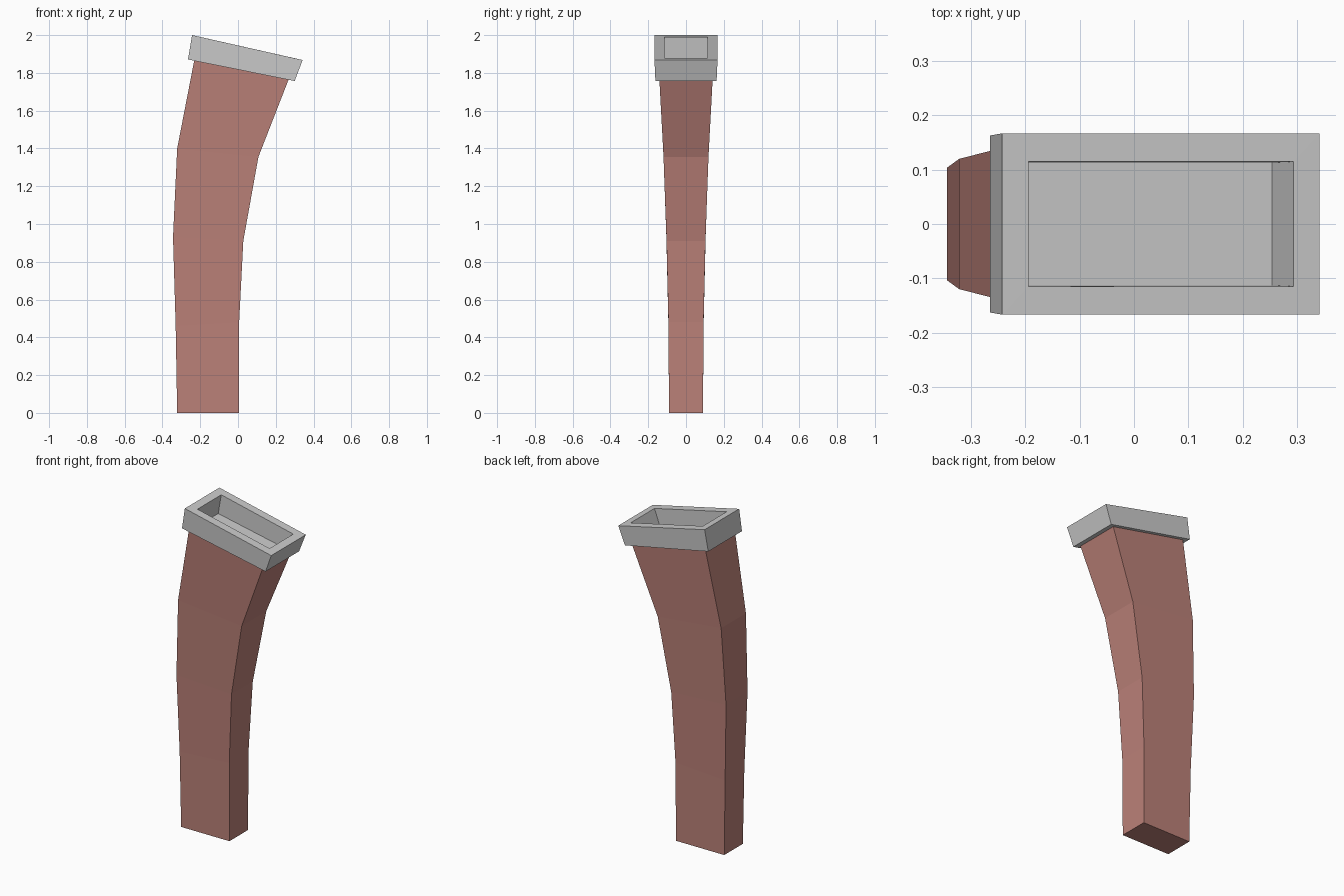
import bpy

if "Cube" in bpy.data.objects:
    bpy.data.objects.remove(bpy.data.objects["Cube"])


def ring(left, right, half_left, half_right):
    """Rectangular ring sloped in x/z, with its own half-width at each end."""
    (xl, zl), (xr, zr) = left, right
    return [(xl, -half_left, zl), (xr, -half_right, zr),
            (xr, half_right, zr), (xl, half_left, zl)]


def loft(name, rings):
    """Join four-sided rings, listed from bottom to top, into a closed solid."""
    verts = [v for r in rings for v in r]
    faces = [(3, 2, 1, 0)]
    for i in range(len(rings) - 1):
        a = 4 * i
        for j in range(4):
            k = (j + 1) % 4
            faces.append((a + j, a + k, a + k + 4, a + j + 4))
    last = 4 * (len(rings) - 1)
    faces.append(tuple(range(last, last + 4)))
    mesh = bpy.data.meshes.new(name)
    mesh.from_pydata(verts, [], faces)
    mesh.update()
    obj = bpy.data.objects.new(name, mesh)
    bpy.context.collection.objects.link(obj)
    return obj


# Curved, flaring shaft
shaft = loft("curved_shaft", [
    ring((-0.322, 0.0), (0.005, 0.0), 0.09, 0.09),
    ring((-0.33, 0.46), (0.006, 0.48), 0.093, 0.093),
    ring((-0.344, 0.93), (0.028, 0.91), 0.104, 0.103),
    ring((-0.322, 1.40), (0.108, 1.355), 0.12, 0.119),
    ring((-0.232, 1.864), (0.268, 1.765), 0.143, 0.141),
])
red = bpy.data.materials.new("dull_red")
red.diffuse_color = (0.50, 0.22, 0.19, 1)
red.use_nodes = True
red.node_tree.nodes["Principled BSDF"].inputs["Base Color"].default_value = red.diffuse_color
shaft.data.materials.append(red)

# Tilted open collar: outside walls, flat rim, then inside walls down to a floor
collar = loft("top_collar", [
    ring((-0.265, 1.871), (0.300, 1.757), 0.163, 0.162),
    ring((-0.243, 2.0), (0.342, 1.868), 0.167, 0.167),
    ring((-0.194, 1.989), (0.294, 1.879), 0.115, 0.115),
    ring((-0.213, 1.870), (0.254, 1.775), 0.113, 0.113),
])
